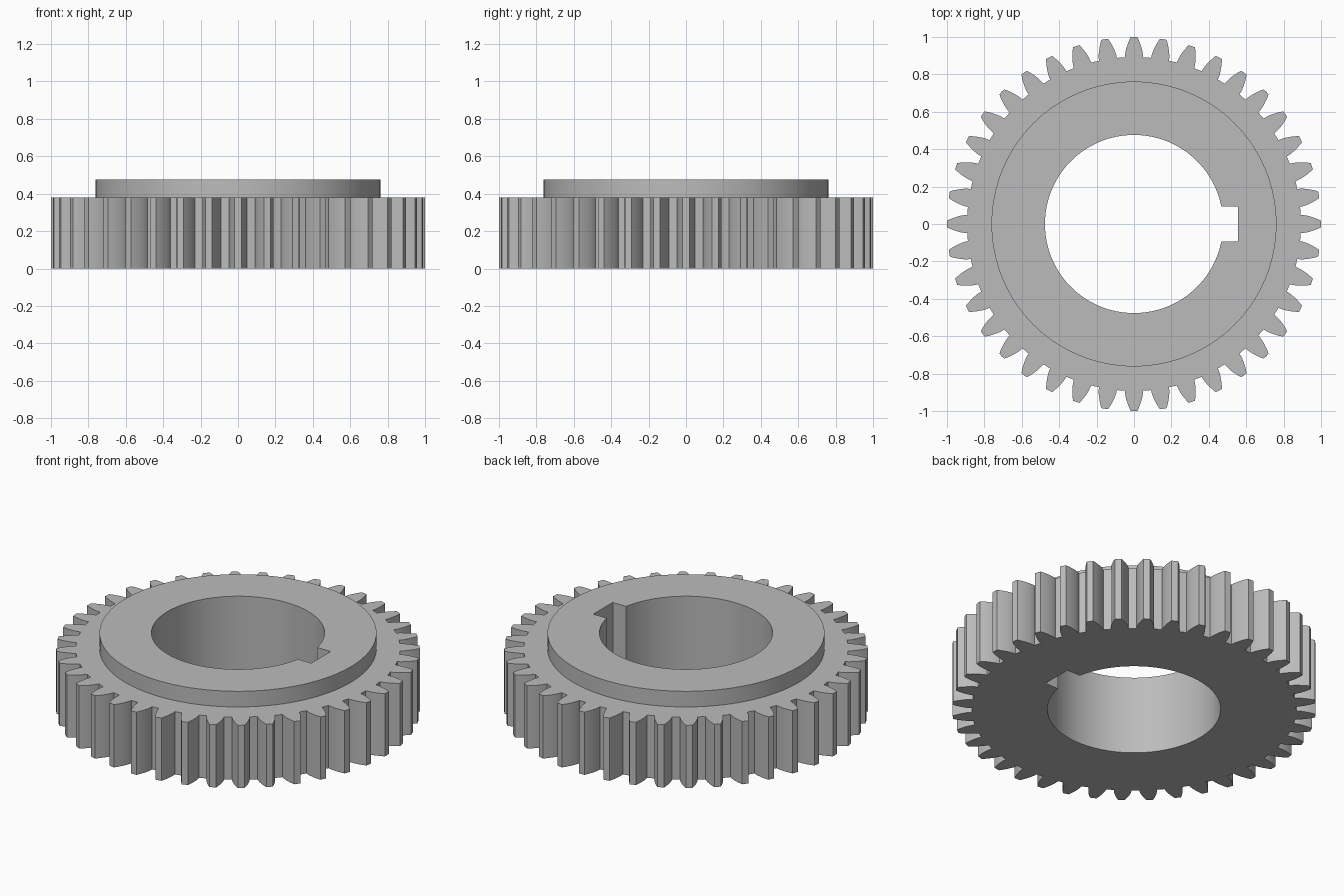
import bpy
import bmesh
from math import pi, cos, sin, tan, acos, asin, radians

cube = bpy.data.objects.get("Cube")
if cube:
    bpy.data.objects.remove(cube, do_unlink=True)

# Gear proportions, all derived from the tooth module
TEETH = 40
MODULE = 2 / (TEETH + 2)
PRESSURE = radians(20)
PITCH_R = TEETH * MODULE / 2
BASE_R = PITCH_R * cos(PRESSURE)
ROOT_R = PITCH_R - 1.25 * MODULE
TIP_R = 1.0
HUB_R = 16 * MODULE
BORE_R = 10 * MODULE
GEAR_Z = 8 * MODULE
TOP_Z = 10 * MODULE
KEY_X, KEY_HALF = 0.557, 0.093


def polar(r, a):
    return (r * cos(a), r * sin(a))


def half_angle(r):
    """Half the angular tooth thickness of an involute tooth at radius r."""
    a = acos(min(1, BASE_R / r))
    return pi / (2 * TEETH) + (tan(PRESSURE) - PRESSURE) - (tan(a) - a)


def tooth_outline():
    steps = 6
    radii = [BASE_R + (TIP_R - BASE_R) * i / steps for i in range(steps + 1)]
    flank = [(ROOT_R, half_angle(BASE_R))] + [(r, half_angle(r)) for r in radii]
    points = []
    for k in range(TEETH):
        mid = 2 * pi * k / TEETH
        points += [polar(r, mid - h) for r, h in flank]
        points.append(polar(TIP_R, mid))
        points += [polar(r, mid + h) for r, h in reversed(flank)]
    return points


def circle_outline(r, count=128):
    return [polar(r, 2 * pi * i / count) for i in range(count)]


def bore_outline(count=120):
    # Round bore opened by a square keyway on the +x side
    start = asin(KEY_HALF / BORE_R)
    sweep = 2 * pi - 2 * start
    arc = [polar(BORE_R, start + sweep * i / count) for i in range(count + 1)]
    return arc + [(KEY_X, -KEY_HALF), (KEY_X, KEY_HALF)]


bm = bmesh.new()


def ring(points, z):
    verts = [bm.verts.new((x, y, z)) for x, y in points]
    edges = [bm.edges.new((v, verts[i - 1])) for i, v in enumerate(verts)]
    return verts, edges


def wall(low, high):
    a, b = low[0], high[0]
    for i in range(len(a)):
        bm.faces.new((a[i - 1], a[i], b[i], b[i - 1]))


def cap(outer, inner, up):
    bmesh.ops.triangle_fill(bm, edges=outer[1] + inner[1],
                            use_beauty=True, normal=(0, 0, up))


teeth, hub, bore = tooth_outline(), circle_outline(HUB_R), bore_outline()
teeth_low, teeth_high = ring(teeth, 0), ring(teeth, GEAR_Z)
hub_low, hub_high = ring(hub, GEAR_Z), ring(hub, TOP_Z)
bore_low, bore_high = ring(bore, 0), ring(bore, TOP_Z)

# Underside, shoulder and hub top, then the three upright walls
cap(teeth_low, bore_low, -1)
cap(teeth_high, hub_low, 1)
cap(hub_high, bore_high, 1)
wall(teeth_low, teeth_high)
wall(hub_low, hub_high)
wall(bore_low, bore_high)
bmesh.ops.recalc_face_normals(bm, faces=bm.faces[:])

mesh = bpy.data.meshes.new("spur_gear")
bm.to_mesh(mesh)
bm.free()
gear = bpy.data.objects.new("spur_gear", mesh)
bpy.context.collection.objects.link(gear)

# Plain grey metal
grey = bpy.data.materials.new("grey_metal")
grey.use_nodes = True
colour = (0.5, 0.5, 0.5, 1)
grey.diffuse_color = colour
grey.node_tree.nodes["Principled BSDF"].inputs["Base Color"].default_value = colour
mesh.materials.append(grey)

bpy.ops.object.select_all(action="DESELECT")
gear.select_set(True)
bpy.context.view_layer.objects.active = gear
bpy.ops.object.shade_smooth_by_angle(angle=radians(25))
